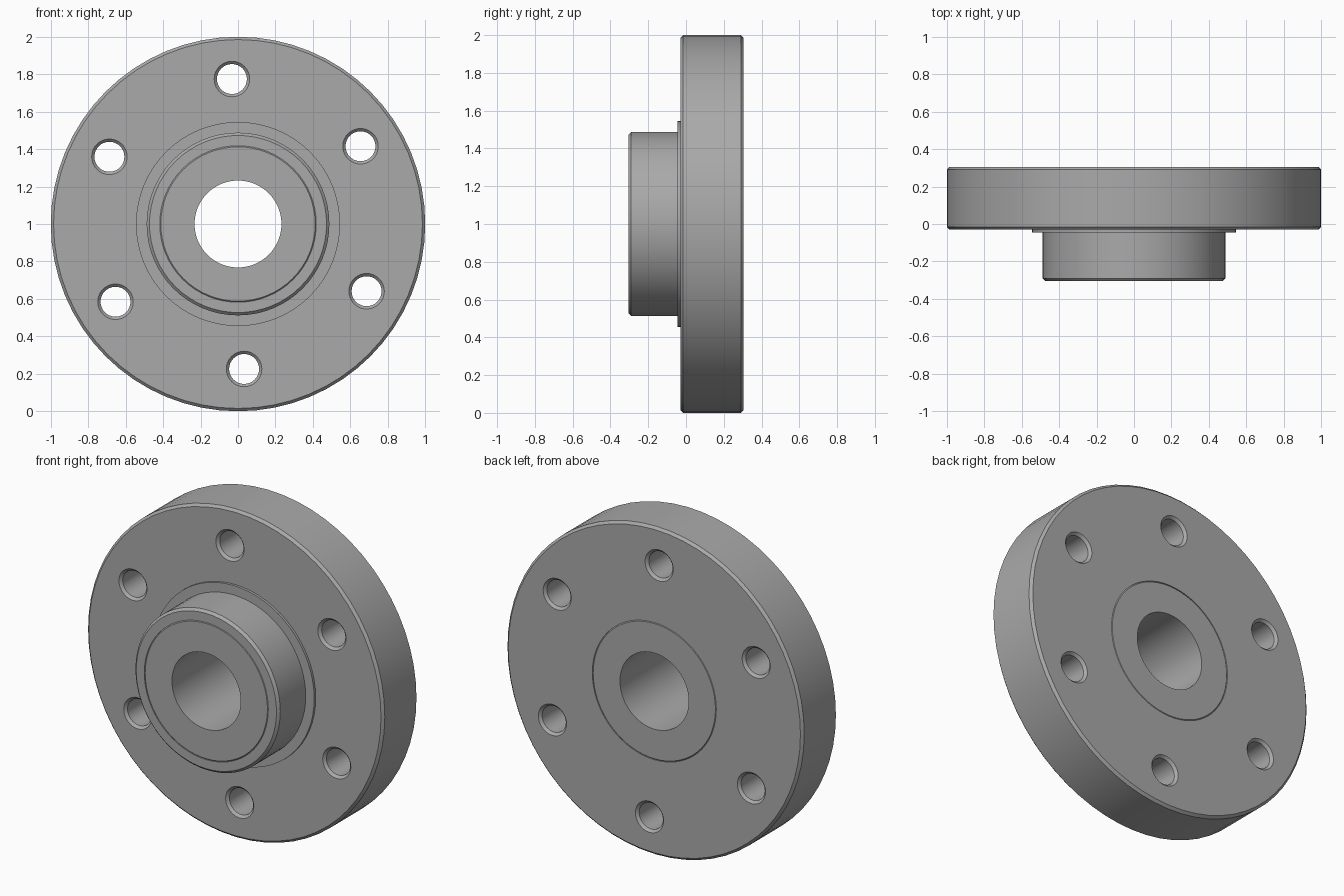
import bpy, bmesh
from math import cos, sin, pi, radians

cube = bpy.data.objects.get("Cube")
if cube:
    bpy.data.objects.remove(cube, do_unlink=True)

steel = bpy.data.materials.new("steel grey")
steel.use_nodes = True
GREY = (0.4, 0.4, 0.4, 1)
steel.diffuse_color = GREY
steel.node_tree.nodes["Principled BSDF"].inputs["Base Color"].default_value = GREY


def lathe(name, profile, segments, closed, centre=(0, 1)):
    """Spin (radius, y) points about a front-to-back axis through centre (x, z)."""
    bm = bmesh.new()
    rings = []
    for r, y in profile:
        rings.append([bm.verts.new((centre[0] + r * cos(2 * pi * i / segments), y,
                                    centre[1] + r * sin(2 * pi * i / segments)))
                      for i in range(segments)])
    pairs = list(zip(rings, rings[1:]))
    if closed:
        pairs.append((rings[-1], rings[0]))
    else:
        bm.faces.new(rings[0])
        bm.faces.new(rings[-1])
    for a, b in pairs:
        for i in range(segments):
            j = (i + 1) % segments
            bm.faces.new((a[i], a[j], b[j], b[i]))
    bmesh.ops.recalc_face_normals(bm, faces=bm.faces)
    mesh = bpy.data.meshes.new(name)
    bm.to_mesh(mesh)
    bm.free()
    mesh.materials.append(steel)
    obj = bpy.data.objects.new(name, mesh)
    bpy.context.collection.objects.link(obj)
    return obj


def smooth(obj):
    obj.data.shade_smooth()
    obj.data.set_sharp_from_angle(angle=radians(30))


FRONT, FACE, BACK = -0.305, -0.03, 0.305
PAD, BEVEL, SEAT = -0.045, 0.015, 0.418

# Bolt disc with its raised pad and projecting hub
flange = lathe("flange", [
    (SEAT, FRONT), (0.488 - BEVEL, FRONT), (0.488, FRONT + BEVEL),
    (0.488, PAD), (0.545, PAD), (0.545, FACE),
    (1 - BEVEL, FACE), (1, FACE + BEVEL), (1, BACK - BEVEL),
    (1 - BEVEL, BACK), (SEAT, BACK)], 64, True)

# Six bolt holes, countersunk at both ends
for k in range(6):
    a = radians(32.4 + 60 * k)
    cutter = lathe("hole_cutter", [
        (0.115, FACE - 0.02), (0.095, FACE), (0.08, FACE + BEVEL),
        (0.08, BACK - BEVEL), (0.095, BACK), (0.115, BACK + 0.02)],
        32, False, (0.775 * cos(a), 1 + 0.775 * sin(a)))
    cut = flange.modifiers.new("bolt_hole", 'BOOLEAN')
    cut.operation = 'DIFFERENCE'
    cut.solver = 'EXACT'
    cut.object = cutter
    bpy.context.view_layer.objects.active = flange
    bpy.ops.object.modifier_apply(modifier=cut.name)
    bpy.data.objects.remove(cutter, do_unlink=True)
smooth(flange)

# Central sleeve pressed into the hub, with a fine chamfer at the joint
EDGE = 0.006
sleeve = lathe("sleeve", [
    (0.232, FRONT), (SEAT - EDGE, FRONT), (SEAT, FRONT + EDGE),
    (SEAT, BACK - EDGE), (SEAT - EDGE, BACK), (0.232, BACK)], 64, True)
smooth(sleeve)
